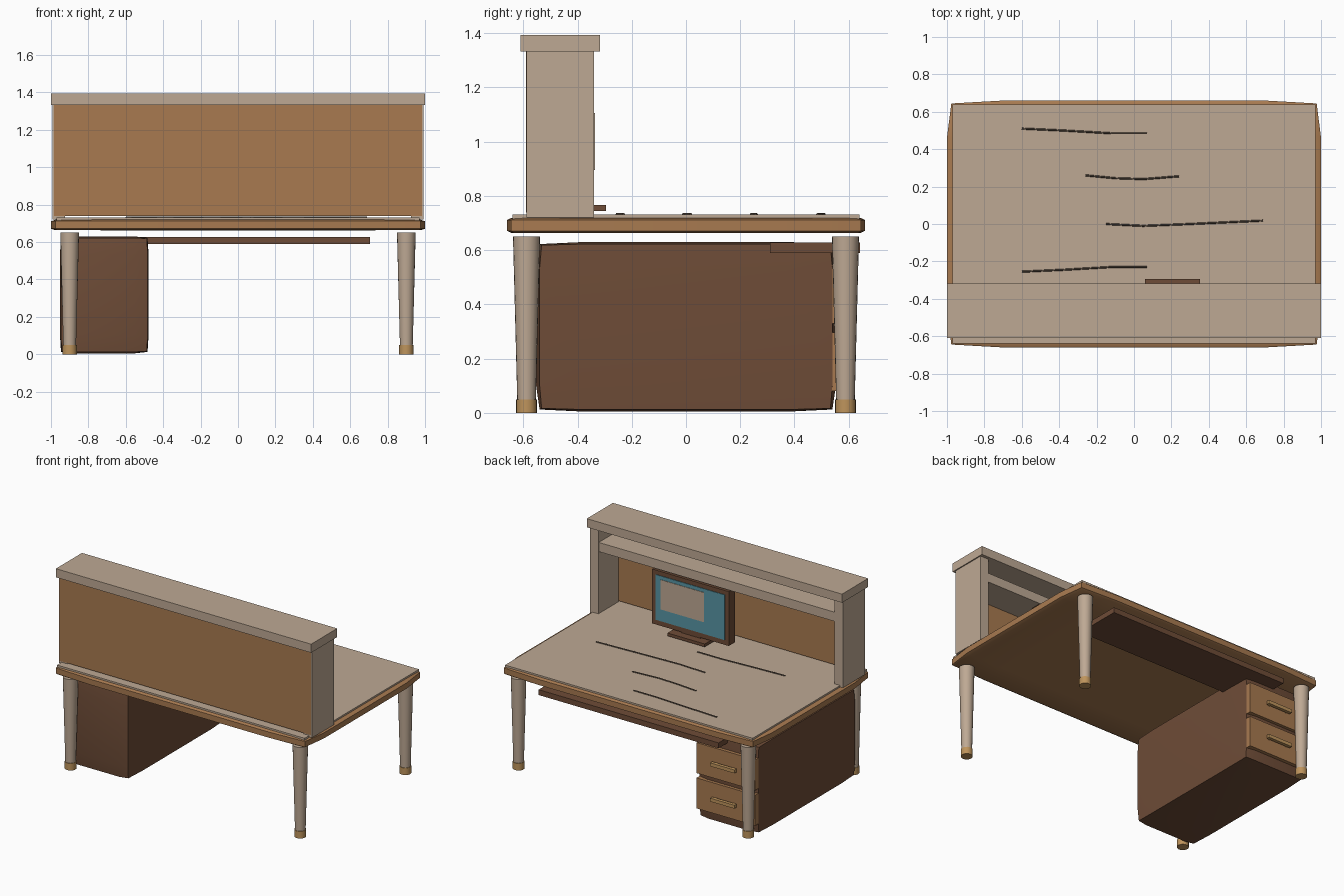
import bpy, bmesh, math
from mathutils import Matrix, Vector

if "Cube" in bpy.data.objects:
    bpy.data.objects.remove(bpy.data.objects["Cube"])


def material(name, r, g, b):
    m = bpy.data.materials.new(name)
    lin = [((c / 255 + 0.055) / 1.055) ** 2.4 for c in (r, g, b)]
    m.diffuse_color = (*lin, 1)
    m.use_nodes = True
    m.node_tree.nodes["Principled BSDF"].inputs["Base Color"].default_value = m.diffuse_color
    return m


TAN = material("pale tan", 190, 169, 148)
WOOD = material("warm wood", 168, 122, 80)
BROWN = material("dark brown", 110, 76, 55)
BRASS = material("brass", 190, 148, 92)
TEAL = material("screen teal", 88, 150, 165)
GRAIN = material("grain line", 88, 76, 65)


def finish(bm, name, mat, smooth=False):
    me = bpy.data.meshes.new(name)
    bm.to_mesh(me)
    bm.free()
    me.materials.append(mat)
    ob = bpy.data.objects.new(name, me)
    bpy.context.collection.objects.link(ob)
    if smooth:
        bpy.ops.object.select_all(action='DESELECT')
        ob.select_set(True)
        bpy.context.view_layer.objects.active = ob
        bpy.ops.object.shade_smooth_by_angle(angle=math.radians(35))
    return ob


def box(name, mat, x, y, z, soft=0.0):
    """Box from (min, max) ranges; soft bevels the unit cube before it is stretched."""
    bm = bmesh.new()
    bmesh.ops.create_cube(bm, size=1)
    if soft:
        bmesh.ops.bevel(bm, geom=bm.edges[:], offset=soft, segments=2,
                        profile=0.85, affect='EDGES')
    spans = (x, y, z)
    bmesh.ops.scale(bm, verts=bm.verts, vec=Vector([b - a for a, b in spans]))
    bmesh.ops.translate(bm, verts=bm.verts, vec=Vector([(a + b) / 2 for a, b in spans]))
    return finish(bm, name, mat, smooth=soft > 0)


def cone(name, mat, x, y, z0, z1, r0, r1):
    bm = bmesh.new()
    bmesh.ops.create_cone(bm, cap_ends=True, segments=20, radius1=r0, radius2=r1,
                          depth=z1 - z0,
                          matrix=Matrix.Translation((x, y, (z0 + z1) / 2)))
    return finish(bm, name, mat, smooth=True)


# Table top with pale writing surface
box("table_top", WOOD, (-1, 1), (-0.66, 0.66), (0.663, 0.72), soft=0.15)
box("writing_surface", TAN, (-0.97, 0.97), (-0.64, 0.64), (0.715, 0.731))

# Tapered legs with brass feet
for sx in (-1, 1):
    for sy in (-1, 1):
        cone("leg", TAN, sx * 0.9, sy * 0.588, 0.04, 0.65, 0.034, 0.05)
        cone("leg_foot", BRASS, sx * 0.9, sy * 0.588, 0, 0.05, 0.038, 0.038)

# Hutch
for sx in (-1, 1):
    box("hutch_side", TAN, sorted((sx * 0.925, sx * 0.992)), (-0.588, -0.34), (0.72, 1.335))
box("hutch_top", TAN, (-1, 1), (-0.61, -0.318), (1.333, 1.394))
box("hutch_shelf", TAN, (-0.925, 0.925), (-0.57, -0.345), (1.17, 1.235))
box("hutch_back", WOOD, (-0.985, 0.985), (-0.59, -0.565), (0.738, 1.333))

# Drawer pedestal
box("pedestal", BROWN, (-0.952, -0.478), (-0.553, 0.553), (0.005, 0.63), soft=0.155)
for z in (0.188, 0.438):
    box("drawer_front", WOOD, (-0.945, -0.485), (0.53, 0.575), (z - 0.108, z + 0.108))
    box("drawer_handle", BRASS, (-0.805, -0.615), (0.585, 0.608), (z - 0.012, z + 0.012))
    for x in (-0.78, -0.64):
        box("handle_post", BRASS, (x - 0.008, x + 0.008), (0.57, 0.59), (z - 0.008, z + 0.008))

# Sliding tray under the top
box("sliding_tray", BROWN, (-0.705, 0.705), (0.31, 0.642), (0.59, 0.628))

# Monitor
box("monitor_body", BROWN, (-0.095, 0.505), (-0.41, -0.343), (0.775, 1.16))
box("monitor_screen", TEAL, (-0.065, 0.475), (-0.345, -0.339), (0.81, 1.13))
box("screen_window", TAN, (0.095, 0.435), (-0.341, -0.336), (0.895, 1.105))
box("monitor_neck", BROWN, (0.13, 0.28), (-0.40, -0.35), (0.75, 0.80))
box("monitor_base", BROWN, (0.06, 0.352), (-0.45, -0.295), (0.745, 0.766))

# Raised grain lines on the writing surface
grain_paths = [
    [(-0.6, 0.51), (-0.38, 0.5), (-0.12, 0.485), (0.07, 0.485)],
    [(-0.26, 0.26), (-0.1, 0.245), (0.05, 0.24), (0.24, 0.255)],
    [(-0.15, 0.0), (0.05, -0.01), (0.3, 0.0), (0.69, 0.018)],
    [(-0.6, -0.255), (-0.38, -0.245), (-0.12, -0.23), (0.07, -0.23)],
]
for path in grain_paths:
    cu = bpy.data.curves.new("grain_line", 'CURVE')
    cu.dimensions = '3D'
    cu.bevel_depth = 0.005
    cu.bevel_resolution = 1
    cu.use_fill_caps = True
    sp = cu.splines.new('POLY')
    sp.points.add(len(path) - 1)
    for p, (x, y) in zip(sp.points, path):
        p.co = (x, y, 0.732, 1)
    cu.materials.append(GRAIN)
    bpy.context.collection.objects.link(bpy.data.objects.new("grain_line", cu))
